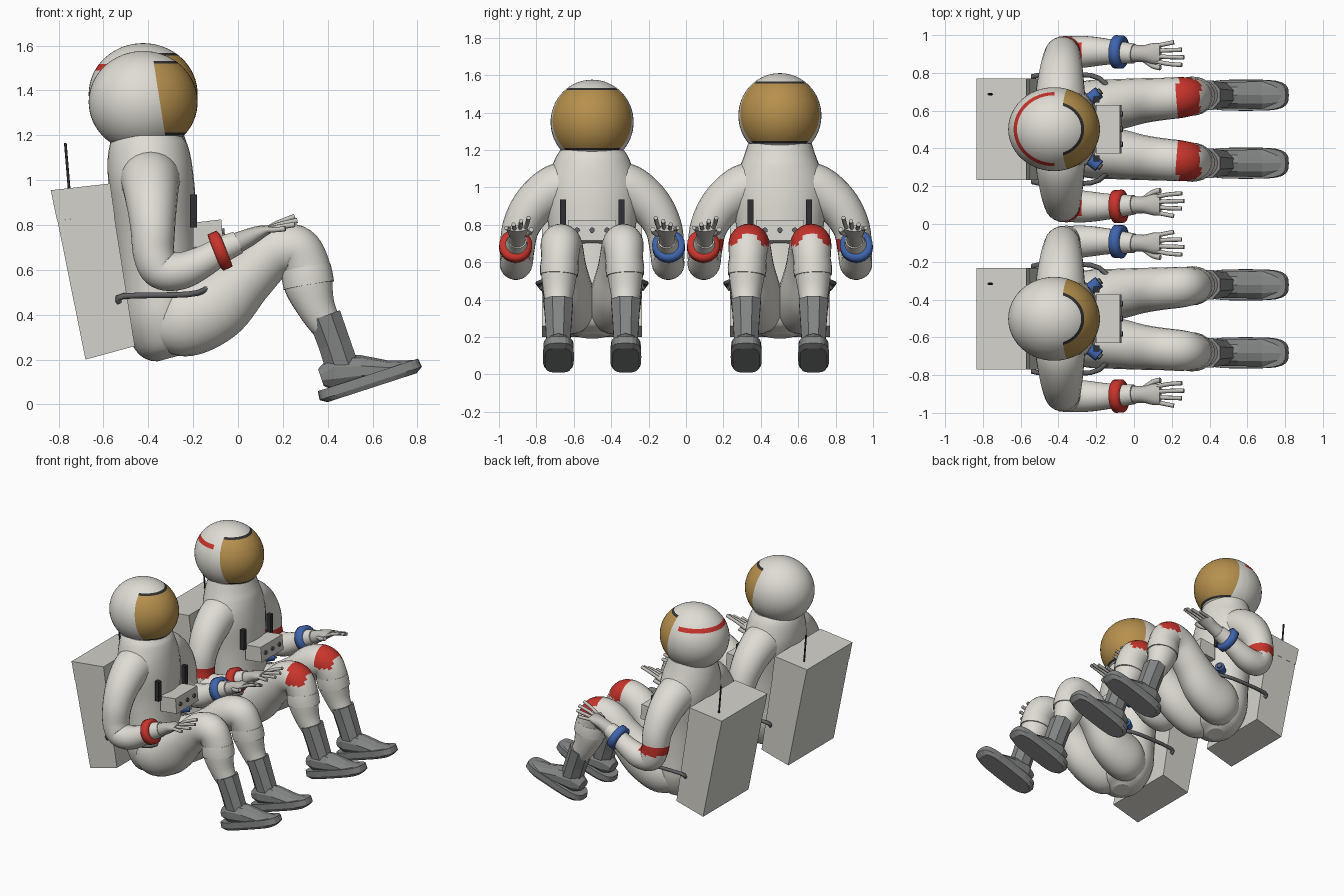
import bpy, bmesh, math
from mathutils import Vector, Matrix

if "Cube" in bpy.data.objects:
    bpy.data.objects.remove(bpy.data.objects["Cube"])


def material(name, r, g, b):
    m = bpy.data.materials.new(name)
    m.use_nodes = True
    m.diffuse_color = (r, g, b, 1)
    m.node_tree.nodes["Principled BSDF"].inputs["Base Color"].default_value = (r, g, b, 1)
    return m


SUIT = material("suit_white", .74, .72, .66)
PACK = material("pack_grey", .66, .65, .6)
GLOVE = material("glove_grey", .55, .53, .49)
BOOT = material("boot_grey", .23, .235, .235)
METAL = material("metal_grey", .12, .12, .125)
BLACK = material("black", .03, .03, .032)
GOLD = material("visor_gold", .47, .28, .075)
RED = material("red", .58, .035, .025)
BLUE = material("blue", .05, .13, .42)


def finish(name, bm, *mats):
    bmesh.ops.recalc_face_normals(bm, faces=bm.faces)
    me = bpy.data.meshes.new(name)
    bm.to_mesh(me)
    bm.free()
    for m in mats:
        me.materials.append(m)
    ob = bpy.data.objects.new(name, me)
    bpy.context.collection.objects.link(ob)
    return ob


def resample(pts, steps):
    """Catmull-Rom through rows of (x, y, z, radius, radius)."""
    rows = [Vector(p) for p in pts]
    ext = [rows[0]] + rows + [rows[-1]]
    out = []
    for i in range(1, len(ext) - 2):
        a, b, c, d = ext[i - 1:i + 3]
        for k in range(steps):
            t = k / steps
            out.append(.5 * (2 * b + (c - a) * t + (2 * a - 5 * b + 4 * c - d) * t ** 2
                             + (3 * b - a - 3 * c + d) * t ** 3))
    return out + [rows[-1]]


def loft(name, pts, mats, sides=24, steps=1, smooth=True, ref=(0, 1, 0), rule=None, turn=0):
    """Sweep ellipses along a path; rule picks faces for the second material."""
    rows = resample(pts, steps)
    pos = [Vector(r[:3]) for r in rows]
    bm = bmesh.new()
    u, rings = Vector(ref), []
    for i, r in enumerate(rows):
        t = (pos[min(i + 1, len(pos) - 1)] - pos[max(i - 1, 0)]).normalized()
        u = (u - t * u.dot(t)).normalized()
        v = t.cross(u)
        angles = [math.tau * (k + turn) / sides for k in range(sides)]
        rings.append([bm.verts.new(pos[i] + u * r[3] * math.cos(a) + v * r[4] * math.sin(a))
                      for a in angles])
    for a, b in zip(rings, rings[1:]):
        for k in range(sides):
            f = bm.faces.new((a[k], a[k - 1], b[k - 1], b[k]))
            f.smooth = smooth
            if rule and rule(f.calc_center_median()):
                f.material_index = 1
    bm.faces.new(rings[0])
    bm.faces.new(rings[-1])
    return finish(name, bm, *mats)


def tube(name, pts, r, mat, sides=8, steps=1):
    return loft(name, [(*p, r, r) for p in pts], [mat], sides, steps)


def prism(name, profile, y0, y1, mat):
    """Side profile in x and z, extruded across y."""
    bm = bmesh.new()
    f = bm.faces.new([bm.verts.new((x, y0, z)) for x, z in profile])
    new = bmesh.ops.extrude_face_region(bm, geom=[f])["geom"]
    bmesh.ops.translate(bm, vec=(0, y1 - y0, 0), verts=[g for g in new if isinstance(g, bmesh.types.BMVert)])
    return finish(name, bm, mat)


def helmet(cy, dz, striped):
    bm = bmesh.new()
    bmesh.ops.create_uvsphere(bm, u_segments=48, v_segments=32, radius=1)
    bmesh.ops.transform(bm, verts=bm.verts, matrix=Matrix.Translation((-.423, cy, 1.349 + dz))
                        @ Matrix.Diagonal((.243, .222, .227, 1)))
    low, high, trim = 1.2 + dz, 1.52 + dz, .012
    side, mid = Vector((.32, 0, .05)).normalized(), Vector((-.35, cy, 1.36 + dz))
    cuts = [((0, 0, z), (0, 0, 1)) for z in (low, low + trim, high, high + trim)] + [(mid, side)]
    if striped:
        cuts += [((0, 0, 1.455 + dz), (0, 0, 1)), ((0, 0, 1.482 + dz), (0, 0, 1)), ((-.42, 0, 0), (1, 0, 0))]
    for co, no in cuts:
        bmesh.ops.bisect_plane(bm, geom=bm.verts[:] + bm.edges[:] + bm.faces[:], plane_co=co, plane_no=no)
    for f in bm.faces:
        c = f.calc_center_median()
        f.smooth = True
        if (c - mid).dot(side) > 0 and low < c.z < high + trim:
            f.material_index = 1 if low + trim < c.z < high else 2
        elif striped and c.x < -.42 and 1.455 < c.z - dz < 1.482:
            f.material_index = 3
    finish("helmet", bm, SUIT, GOLD, BLACK, RED)


def boot(y):
    loft("boot_shaft", [(.385, y, .395, .085, .08), (.43, y, .27, .075, .078), (.47, y, .15, .068, .08)],
         [BOOT], 8, smooth=False, turn=.5)
    loft("boot_foot", [(.37, y, .12, .05, .04), (.43, y, .14, .074, .085), (.55, y, .15, .074, .07),
                       (.68, y, .15, .076, .045), (.79, y, .17, .06, .028)],
         [BOOT], 10, smooth=False, turn=.5)
    # Rounded sole slab, pitched toe up
    bm = bmesh.new()
    pitch = Matrix.Translation((.588, y, .105)) @ Matrix.Rotation(-math.radians(18), 4, "Y")
    rings = []
    for z, s in ((-.032, .87), (-.012, 1), (.028, .98)):
        ring = []
        for k in range(24):
            c, n = math.cos(math.tau * k / 24), math.sin(math.tau * k / 24)
            x = math.copysign(abs(c) ** .5, c) * .24 * s
            w = math.copysign(abs(n) ** .6, n) * .083 * s
            ring.append(bm.verts.new(pitch @ Vector((x, w, z))))
        rings.append(ring)
    for a, b in zip(rings, rings[1:]):
        for k in range(24):
            bm.faces.new((a[k], a[k - 1], b[k - 1], b[k]))
    bm.faces.new(rings[0])
    bm.faces.new(rings[-1])
    finish("boot_sole", bm, BOOT)


def limbs(cy, s, striped):
    def at(x, y, z, *r):
        return (x, cy + s * y, z, *r)
    side = "right" if s < 0 else "left"

    # Leg from hip to boot, knee hem, boot
    leg = [(-.36, .1, .36, .1, .11), (-.25, .115, .375, .14, .165), (-.1, .13, .44, .135, .16),
           (.04, .15, .565, .12, .125), (.15, .16, .67, .112, .115), (.25, .168, .69, .108, .112),
           (.3, .172, .62, .1, .108), (.315, .177, .53, .095, .108), (.35, .18, .43, .08, .085),
           (.4, .18, .34, .065, .068)]
    loft(side + "_leg", [at(*p) for p in leg], [SUIT, RED], steps=7,
         rule=lambda c: striped and .23 < c.x < .35 and c.z > .69)
    loft(side + "_knee_hem", [at(.302, .173, .61, .1, .112), at(.309, .175, .57, .104, .114),
                              at(.316, .177, .53, .101, .114)], [SUIT])
    boot(cy + s * .18)

    # Sleeve from shoulder to wrist
    arm = [(-.39, .1, 1.0, .14), (-.39, .2, .99, .13), (-.385, .31, .905, .115), (-.38, .38, .79, .1),
           (-.375, .4, .67, .092), (-.34, .405, .6, .088), (-.25, .41, .597, .083),
           (-.15, .41, .64, .07), (-.07, .405, .69, .06), (0, .4, .722, .052)]
    loft(side + "_sleeve", [at(*p, p[-1]) for p in arm], [SUIT, RED], steps=7, ref=(1, 0, 0),
         rule=lambda c: striped and c.x < -.28 and .66 < c.z < .72)
    cuff = [(-.105, .41, .675, .068), (-.1, .41, .677, .088), (-.06, .408, .695, .088), (-.055, .408, .697, .066)]
    loft(side + "_cuff", [at(*p, p[-1]) for p in cuff], [RED if s < 0 else BLUE])

    # Glove, four fingers and thumb
    loft(side + "_glove", [at(-.02, .402, .712, .048, .048), at(.05, .4, .745, .045, .04),
                           at(.1, .4, .768, .056, .03), at(.14, .4, .782, .055, .018)], [GLOVE], 12, 3)
    for i in range(4):
        k = i - 1.5
        reach = .265 - .012 * abs(i - 1) - (.03 if i == 3 else 0)
        tube(side + "_finger", [at(.12, .4 + k * .028, .777), at(.18, .4 + k * .036, .81 - .01 * i),
                                at(reach, .4 + k * .04, .838 - .018 * i)], .0115, GLOVE, steps=3)
    tube(side + "_thumb", [at(.05, .37, .745), at(.1, .335, .757), at(.14, .325, .775)], .014, GLOVE, steps=3)

    # Arm rail, chest strap and hose fittings
    tube(side + "_rail", [at(-.53, .265, .455), at(-.51, .285, .483), at(-.23, .285, .49),
                          at(-.14, .23, .515), at(-.115, .215, .55)], .013, METAL, 8, 3)
    prism(side + "_strap", [(-.215, .79), (-.183, .79), (-.183, .935), (-.215, .935)],
          cy + s * .14, cy + s * .172, BLACK)
    for z, m in ((.6, BLUE), (.47, RED)):
        a, b = Vector(at(-.27, .13, z)), Vector(at(-.185, .195, z + .01))
        tube("hose_fitting", [a, b], .033, m, 14)
        tube("hose_core", [a, b + (b - a) * .12], .018, METAL, 10)


def astronaut(cy, dz, striped):
    # Torso from seat to collar
    body = [(-.31, .205, .07, .05), (-.32, .25, .17, .13), (-.335, .38, .225, .175), (-.35, .55, .225, .175),
            (-.365, .75, .23, .18), (-.378, .92, .25, .188), (-.39, 1.02, .245, .19),
            (-.397, 1.1, .218, .185), (-.4, 1.16, .195, .172), (-.4, 1.2 + dz, .17, .15)]
    loft("torso", [(x, cy, z, a, b) for x, z, a, b in body], [SUIT], 32, 5)
    helmet(cy, dz, striped)
    for s in (-1, 1):
        limbs(cy, s, striped)

    # Backpack with lid, back bars and antenna
    prism("backpack", [(-.805, .82), (-.552, .845), (-.46, .26), (-.68, .2)], cy - .268, cy + .268, PACK)
    prism("backpack_lid", [(-.835, .955), (-.57, .985), (-.55, .845), (-.807, .82)], cy - .269, cy + .269, PACK)
    for x, z in ((-.8, .75), (-.727, .385)):
        tube("back_bar", [(x, cy - .23, z), (x, cy + .23, z)], .01, BLACK)
    tube("antenna", [(-.752, cy + .185, .95), (-.77, cy + .185, 1.165)], .006, BLACK)

    # Chest control box with knobs
    prism("chest_box", [(-.2, .81), (-.075, .825), (-.065, .715), (-.2, .7)], cy - .128, cy + .128, PACK)
    for k in (-1, 0, 1):
        tube("box_knob", [(-.08, cy + k * .08, .77), (-.06, cy + k * .08, .772)], .014, METAL, 12)


astronaut(-.502, 0, False)
astronaut(.502, .035, True)
